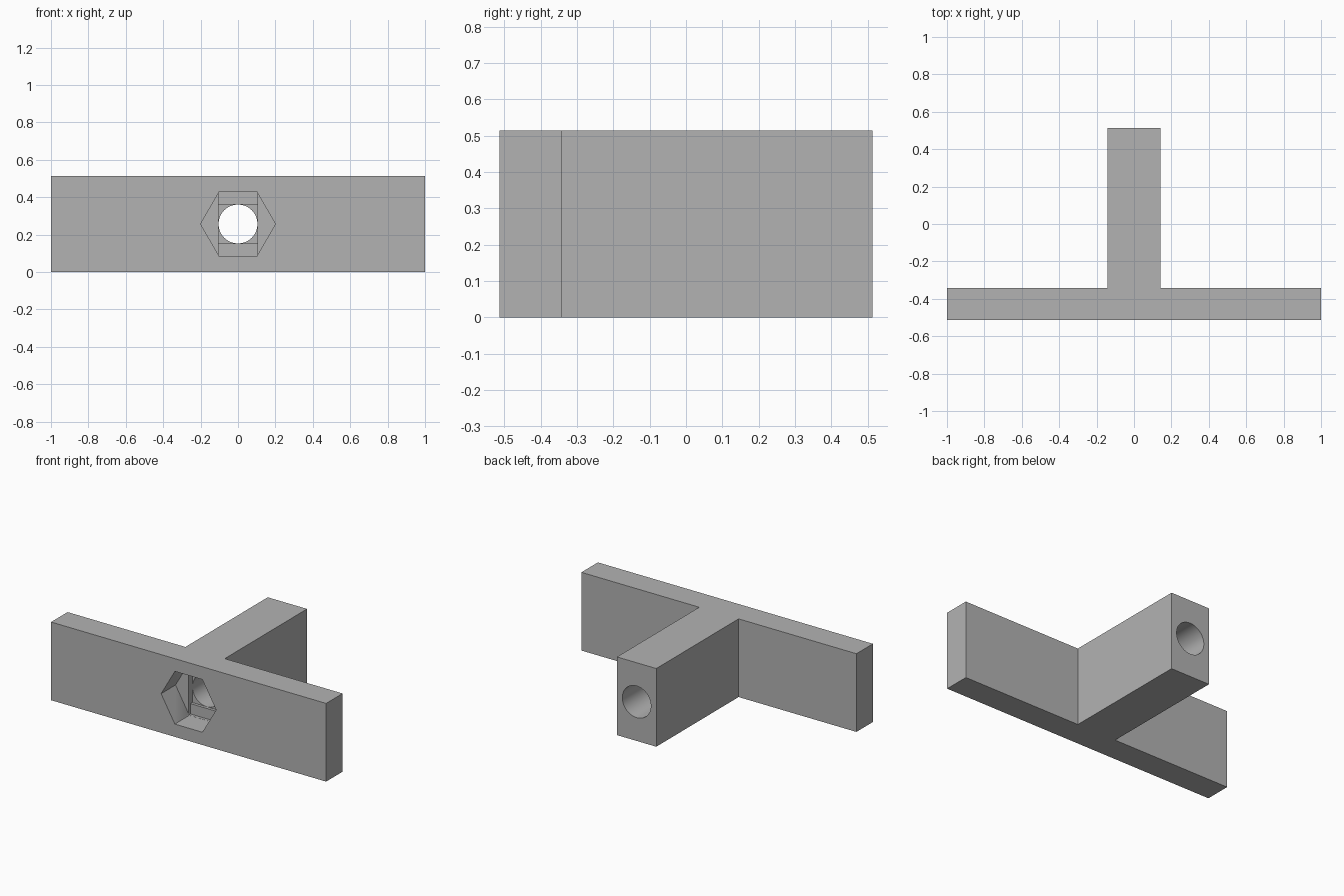
import bpy, bmesh, math
from mathutils import Matrix

cube = bpy.data.objects.get("Cube")
if cube:
    bpy.data.objects.remove(cube, do_unlink=True)

HEIGHT = 0.514
FRONT, BACK, PLATE_BACK = -0.513, 0.513, -0.342
STEM = 0.143          # half width of the stem
MID = HEIGHT / 2      # height of the bolt axis
BORE = 0.104          # bolt hole radius
NUT = 0.2             # nut pocket corner radius
POCKET = FRONT + 0.15 # floor of the nut pocket
STEP = 0.019          # depth of each step behind the pocket
LAP = 0.002           # overlap between cutters

grey = bpy.data.materials.new("grey plastic")
grey.use_nodes = True
colour = (0.45, 0.45, 0.45, 1)
grey.diffuse_color = colour
grey.node_tree.nodes["Principled BSDF"].inputs["Base Color"].default_value = colour


def make_object(name, bm):
    bmesh.ops.recalc_face_normals(bm, faces=bm.faces)
    mesh = bpy.data.meshes.new(name)
    bm.to_mesh(mesh)
    bm.free()
    mesh.materials.append(grey)
    obj = bpy.data.objects.new(name, mesh)
    bpy.context.collection.objects.link(obj)
    return obj


def prism_cutter(name, sides, radius, y0, y1):
    """Prism along y, with a corner on the x axis."""
    bm = bmesh.new()
    bmesh.ops.create_cone(
        bm, cap_ends=True, segments=sides, radius1=radius, radius2=radius, depth=y1 - y0,
        matrix=Matrix.Translation((0, (y0 + y1) / 2, MID))
        @ Matrix.Rotation(math.pi / 2, 4, "X") @ Matrix.Rotation(math.pi / 2, 4, "Z"))
    # Turn so that a corner lies on the x axis
    corner = max(bm.verts, key=lambda v: v.co.z)
    if sides == 6 and abs(corner.co.x) < radius / 4:
        bmesh.ops.rotate(bm, verts=bm.verts, cent=(0, 0, MID),
                         matrix=Matrix.Rotation(math.pi / 2, 3, "Y"))
    return make_object(name, bm)


def box_cutter(name, half_x, half_z, y0, y1):
    bm = bmesh.new()
    bmesh.ops.create_cube(
        bm, size=1, matrix=Matrix.Translation((0, (y0 + y1) / 2, MID))
        @ Matrix.Diagonal((2 * half_x, y1 - y0, 2 * half_z, 1)))
    return make_object(name, bm)


# T-shaped body: a plate across the front with a stem behind it
right_half = [(1, FRONT), (1, PLATE_BACK), (STEM, PLATE_BACK), (STEM, BACK)]
outline = right_half + [(-x, y) for x, y in reversed(right_half)]
bm = bmesh.new()
base = bm.faces.new([bm.verts.new((x, y, 0)) for x, y in outline])
top = bmesh.ops.extrude_face_region(bm, geom=[base])["geom"]
bmesh.ops.translate(bm, vec=(0, 0, HEIGHT),
                    verts=[v for v in top if isinstance(v, bmesh.types.BMVert)])
body = make_object("t_bracket", bm)

# Nut pocket, two stepped recesses behind it, then the bolt hole
slot_floor = POCKET + STEP
square_floor = slot_floor + STEP
cutters = [
    prism_cutter("nut_pocket_cutter", 6, NUT, FRONT - 0.1, POCKET),
    box_cutter("slot_cutter", BORE + 0.001, NUT * 0.8625, POCKET - LAP, slot_floor),
    box_cutter("square_cutter", BORE + 0.0005, BORE + 0.0005, slot_floor - LAP, square_floor),
    prism_cutter("bolt_hole_cutter", 64, BORE, square_floor - LAP, BACK + 0.1),
]
bpy.context.view_layer.objects.active = body
for cutter in cutters:
    cut = body.modifiers.new(cutter.name, "BOOLEAN")
    cut.operation = "DIFFERENCE"
    cut.solver = "EXACT"
    cut.object = cutter
    cutter.hide_render = True
    bpy.ops.object.modifier_apply(modifier=cut.name)
for cutter in cutters:
    bpy.data.objects.remove(cutter, do_unlink=True)

# Smooth bore, sharp edges elsewhere
bpy.ops.object.select_all(action="DESELECT")
body.select_set(True)
bpy.ops.object.shade_smooth_by_angle(angle=math.radians(30))
